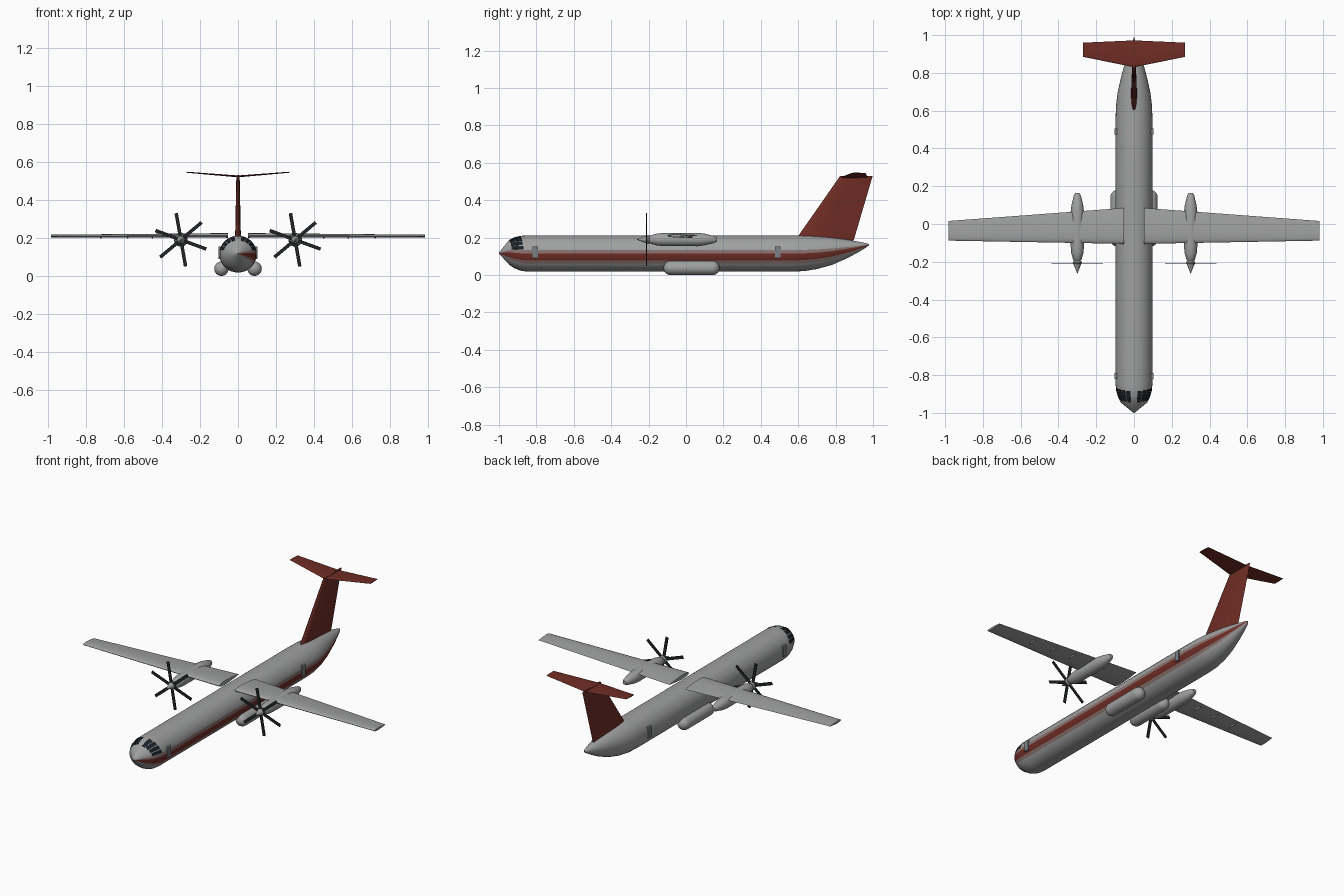
import bpy, bmesh
from math import sin, cos, pi, radians, sqrt
from mathutils import Vector, Matrix

if "Cube" in bpy.data.objects:
    bpy.data.objects.remove(bpy.data.objects["Cube"])


def material(name, rgb):
    m = bpy.data.materials.new(name)
    m.diffuse_color = (*rgb, 1)
    m.use_nodes = True
    m.node_tree.nodes["Principled BSDF"].inputs["Base Color"].default_value = m.diffuse_color
    return m


GREY = material("grey_paint", (.35, .352, .355))
RED = material("red_paint", (.16, .026, .018))
FADE = material("stripe_edge", (.25, .17, .16))
DOOR = material("door_grey", (.2, .225, .25))
GLASS = material("dark_glass", (.01, .015, .022))
BLACK = material("blade_black", (.016, .017, .018))


def finish(name, bm, mat=GREY, angle=35):
    bmesh.ops.recalc_face_normals(bm, faces=bm.faces)
    me = bpy.data.meshes.new(name)
    bm.to_mesh(me)
    bm.free()
    me.shade_smooth()
    me.set_sharp_from_angle(angle=radians(angle))
    me.materials.append(mat)
    ob = bpy.data.objects.new(name, me)
    bpy.context.collection.objects.link(ob)
    return ob


def loft(bm, rings):
    """Skin a list of closed rings and cap both ends."""
    rows = [[bm.verts.new(p) for p in r] for r in rings]
    n = len(rows[0])
    for a, b in zip(rows, rows[1:]):
        for i in range(n):
            j = (i + 1) % n
            bm.faces.new((a[i], a[j], b[j], b[i]))
    bm.faces.new(rows[0])
    bm.faces.new(rows[-1])


def body(name, profile, x, z, sides=24):
    """Round body along y from (y, radius) points."""
    bm = bmesh.new()
    loft(bm, [[(x + r * cos(2 * pi * i / sides), y, z + r * sin(2 * pi * i / sides))
               for i in range(sides)] for y, r in profile])
    return finish(name, bm)


def foil(name, stations, up, ratio, mat=GREY, n=10):
    """Wing-like surface; stations are (x, z, leading y, trailing y)."""
    half = [(1 - cos(pi * i / n)) / 2 for i in range(n + 1)]
    thick = lambda t: 5 * ratio * (.2969 * sqrt(t) - .126 * t - .3516 * t * t + .2843 * t**3 - .1036 * t**4)
    outline = [(t, thick(t)) for t in half] + [(t, -thick(t)) for t in half[-2:0:-1]]
    bm = bmesh.new()
    loft(bm, [[Vector((x, a + t * (b - a), z)) + up * h * (b - a) for t, h in outline]
              for x, z, a, b in stations])
    return finish(name, bm, mat, 40)


# Fuselage: (y, half width, bottom z, top z)
HULL = [(-1.0, .003, .115, .121), (-.945, .07, .055, .188), (-.915, .085, .035, .203),
        (-.88, .095, .022, .21), (-.84, .098, .018, .212), (.55, .098, .018, .212),
        (.63, .095, .021, .211), (.7, .086, .032, .208), (.78, .068, .054, .201),
        (.86, .046, .089, .19), (.92, .028, .121, .179), (.965, .012, .148, .17),
        (.978, .003, .16, .166)]
SIDES = 32


def hull_point(y, ang, grow=0):
    """Point on the hull at y, angle measured from +x towards up."""
    for a, b in zip(HULL, HULL[1:]):
        if a[0] <= y <= b[0]:
            t = (y - a[0]) / (b[0] - a[0])
            w, lo, hi = (a[k] + t * (b[k] - a[k]) for k in (1, 2, 3))
            return Vector(((w + grow) * cos(ang), y,
                           (lo + hi) / 2 + ((hi - lo) / 2 + grow) * sin(ang)))


bm = bmesh.new()
loft(bm, [[hull_point(s[0], 2 * pi * i / SIDES) for i in range(SIDES)] for s in HULL])
fuselage = finish("fuselage", bm)
fuselage.data.materials.append(RED)
fuselage.data.materials.append(FADE)

# Painted stripe on the right-hand side, with softer edges
for k in range(len(HULL) - 1):
    for i, slot in ((SIDES - 3, 2), (SIDES - 2, 1), (SIDES - 1, 1), (0, 2)):
        fuselage.data.polygons[k * SIDES + i].material_index = slot

# Cockpit windows: thin panels following the hull
for s in (-1, 1):
    for k, (a, b) in enumerate([(12, 27), (30, 45), (48, 62), (65, 77)]):
        bm = bmesh.new()
        y0, y1 = -.944 + .004 * k, -.883 + .005 * k
        rings = []
        for y in (y0, -.915, y1):
            angs = [pi / 2 - s * radians(a + (b - a) * t / 3) for t in range(4)]
            rings.append([hull_point(y, g, .002) for g in angs] +
                         [hull_point(y, g, -.004) for g in reversed(angs)])
        loft(bm, rings)
        finish("cockpit_window", bm, GLASS)

# Cabin doors
for s in (-1, 1):
    for y in (-.805, .49):
        bm = bmesh.new()
        bmesh.ops.create_cube(bm, size=1, matrix=Matrix.Translation((s * .094, y, .122))
                              @ Matrix.Diagonal((.018, .03, .064, 1)))
        finish("cabin_door", bm, DOOR)

# Tail fin and tailplane
foil("tail_fin", [(0, .17, .573, .892), (0, .53, .824, .998)], Vector((1, 0, 0)), .1, RED)
foil("tailplane", [(-.27, .545, .885, .96), (0, .523, .83, .972), (.27, .545, .885, .96)],
     Vector((0, 0, 1)), .07, RED)

for s in (-1, 1):
    # Wing
    foil("wing", [(s * .053, .213, -.105, .085), (s * .983, .21, -.088, .016)],
         Vector((0, 0, 1)), .13)

    # Flap track fairings under the wing
    for x in (.45, .58, .72):
        bm = bmesh.new()
        bmesh.ops.create_uvsphere(bm, u_segments=10, v_segments=6, radius=1,
                                  matrix=Matrix.Translation((s * x, .072 - .075 * x, .203))
                                  @ Matrix.Diagonal((.005, .03, .006, 1))
                                  @ Matrix.Translation((0, -1, 0)))
        finish("flap_fairing", bm)

    # Landing gear pod
    r, y0, y1 = .038, -.12, .18
    arc = [i * pi / 12 for i in range(7)]
    pod = [(y0 + r * (1 - cos(a)), max(r * sin(a), .001)) for a in arc]
    pod += [(y1 - r * (1 - cos(a)), max(r * sin(a), .001)) for a in reversed(arc)]
    body("gear_pod", pod, s * .087, .038)

    # Engine nacelle and spinner
    body("nacelle", [(-.2, .012), (-.19, .022), (-.155, .032), (-.12, .035), (.06, .036),
                     (.1, .031), (.15, .019), (.165, .011)], s * .3, .19)
    body("spinner", [(-.262, .001), (-.203, .024), (-.195, .02)], s * .3, .19)

    # Six-blade propeller
    bm = bmesh.new()
    for k in range(6):
        turn = Matrix.Rotation(radians(-100 + 60 * k), 4, 'Y')
        bmesh.ops.create_cube(bm, size=1, matrix=Matrix.Translation((s * .3, -.211, .19)) @ turn
                              @ Matrix.Translation((.076, 0, 0))
                              @ Matrix.Diagonal((.132, .004, .018, 1)))
    finish("propeller", bm, BLACK)
